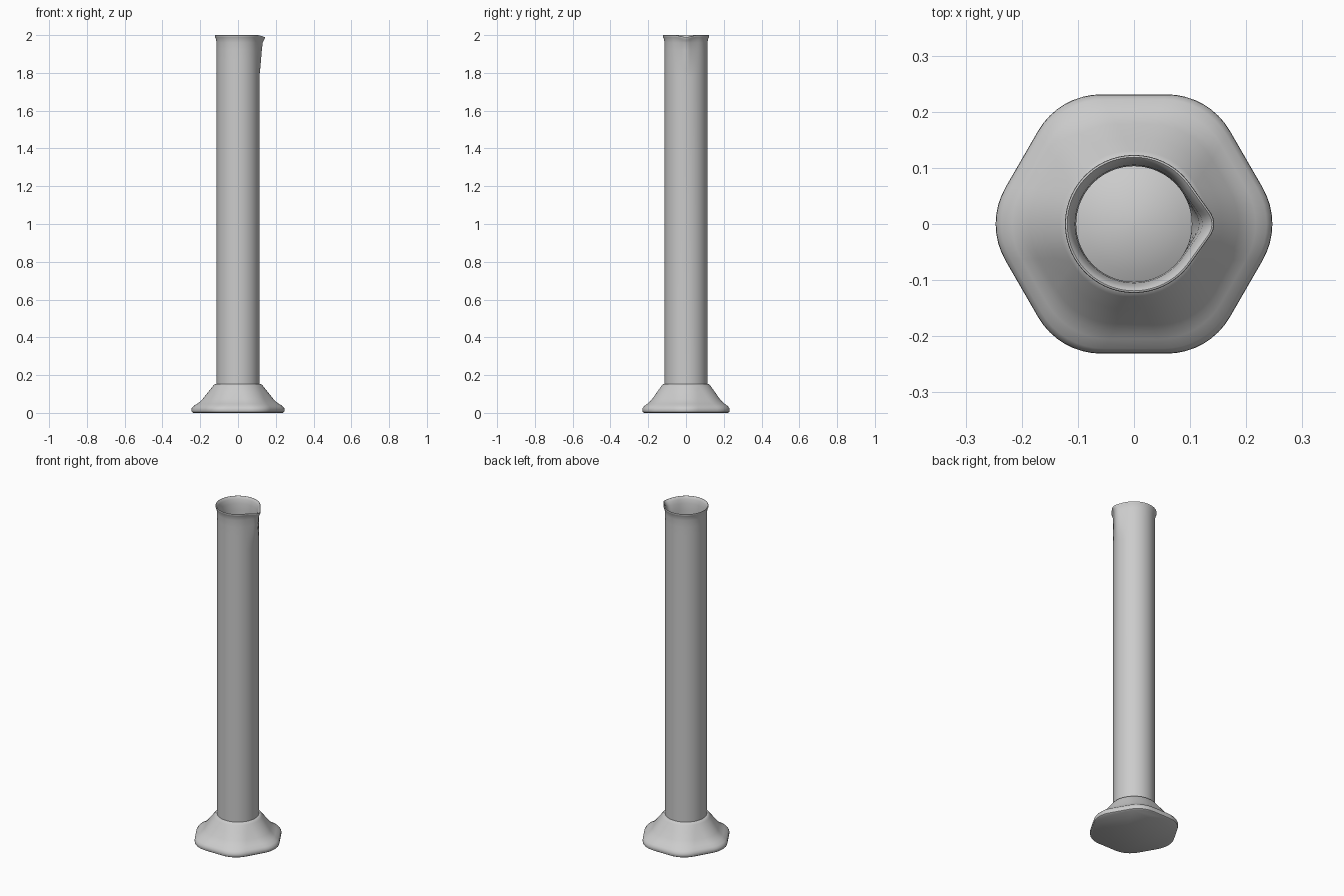
import bpy, bmesh
from math import pi, sin, cos, acos, sqrt, atan2

if "Cube" in bpy.data.objects:
    bpy.data.objects.remove(bpy.data.objects["Cube"])

N = 96


def loft(name, loops, cap_start=False, cap_end=False):
    """Skin a list of equal-length point loops."""
    bm = bmesh.new()
    rings = [[bm.verts.new(p) for p in loop] for loop in loops]
    for a, b in zip(rings, rings[1:]):
        for i in range(len(a)):
            j = (i + 1) % len(a)
            bm.faces.new((a[i], a[j], b[j], b[i]))
    if cap_start:
        bm.faces.new(rings[0][::-1])
    if cap_end:
        bm.faces.new(rings[-1])
    bmesh.ops.recalc_face_normals(bm, faces=bm.faces)
    mesh = bpy.data.meshes.new(name)
    bm.to_mesh(mesh)
    bm.free()
    ob = bpy.data.objects.new(name, mesh)
    bpy.context.collection.objects.link(ob)
    bpy.ops.object.select_all(action='DESELECT')
    ob.select_set(True)
    bpy.context.view_layer.objects.active = ob
    bpy.ops.object.shade_smooth_by_angle(angle=0.7)
    return ob


def rounded_hex(apothem, corner, z):
    """Hexagon pointing along x, with rounded corners; a circle if both are equal."""
    c = (apothem - corner) / cos(pi / 6)
    pts = []
    for k in range(6):
        a = k * pi / 3
        for i in range(9):
            t = a - pi / 6 + (i + 0.02) / 8.04 * pi / 3
            pts.append((c * cos(a) + corner * cos(t),
                        c * sin(a) + corner * sin(t), z))
    return pts


# Base foot: rounded hexagon rising to a round collar
base_profile = [(0.222, 0.125, 0.0), (0.229, 0.13, 0.005), (0.231, 0.13, 0.014),
                (0.230, 0.13, 0.024), (0.222, 0.13, 0.036), (0.205, 0.128, 0.048),
                (0.190, 0.127, 0.061), (0.178, 0.125, 0.075), (0.152, 0.122, 0.112),
                (0.130, 0.119, 0.143), (0.125, 0.119, 0.150), (0.118, 0.117, 0.154),
                (0.108, 0.107, 0.154)]
loft("base_foot", [rounded_hex(*p) for p in base_profile], True, True)


def spout_extra(t):
    """Extra radius of the pouring lip: hull of the rim circle and a small tip circle."""
    R, c, rs = 0.123, 0.108, 0.035
    t = abs(t)
    a = acos((R - rs) / c)
    if t >= a:
        return 0.0
    if t > atan2(rs * sin(a), c + rs * cos(a)):
        return R / cos(t - a) - R
    return c * cos(t) + sqrt(rs * rs - (c * sin(t)) ** 2) - R


def tube_loop(r, z, spout):
    pts = []
    for i in range(N):
        t = -pi + 2 * pi * i / N
        e = spout_extra(t)
        rr = r + spout * e
        pts.append((rr * cos(t), rr * sin(t), z - 0.5 * e * (z > 1.96)))
    return pts


# Tube: outer wall, flared rim with spout, inner wall, domed floor (radius, z, spout amount)
tube_profile = [(0.113, 0.14, 0), (0.113, 1.78, 0), (0.113, 1.82, 0.22),
                (0.113, 1.87, 0.45), (0.113, 1.92, 0.65), (0.114, 1.96, 0.85),
                (0.117, 1.98, 0.95), (0.121, 1.990, 1), (0.123, 1.995, 1),
                (0.122, 1.999, 1), (0.119, 2.0, 1), (0.115, 1.996, 1),
                (0.110, 1.985, 0.95), (0.105, 1.96, 0.85), (0.103, 1.92, 0.65),
                (0.103, 1.87, 0.45), (0.103, 1.82, 0.22), (0.103, 1.78, 0),
                (0.103, 0.156, 0), (0.085, 0.165, 0), (0.06, 0.174, 0),
                (0.03, 0.181, 0), (0.005, 0.183, 0)]
loft("measuring_tube", [tube_loop(*p) for p in tube_profile], True, True)
